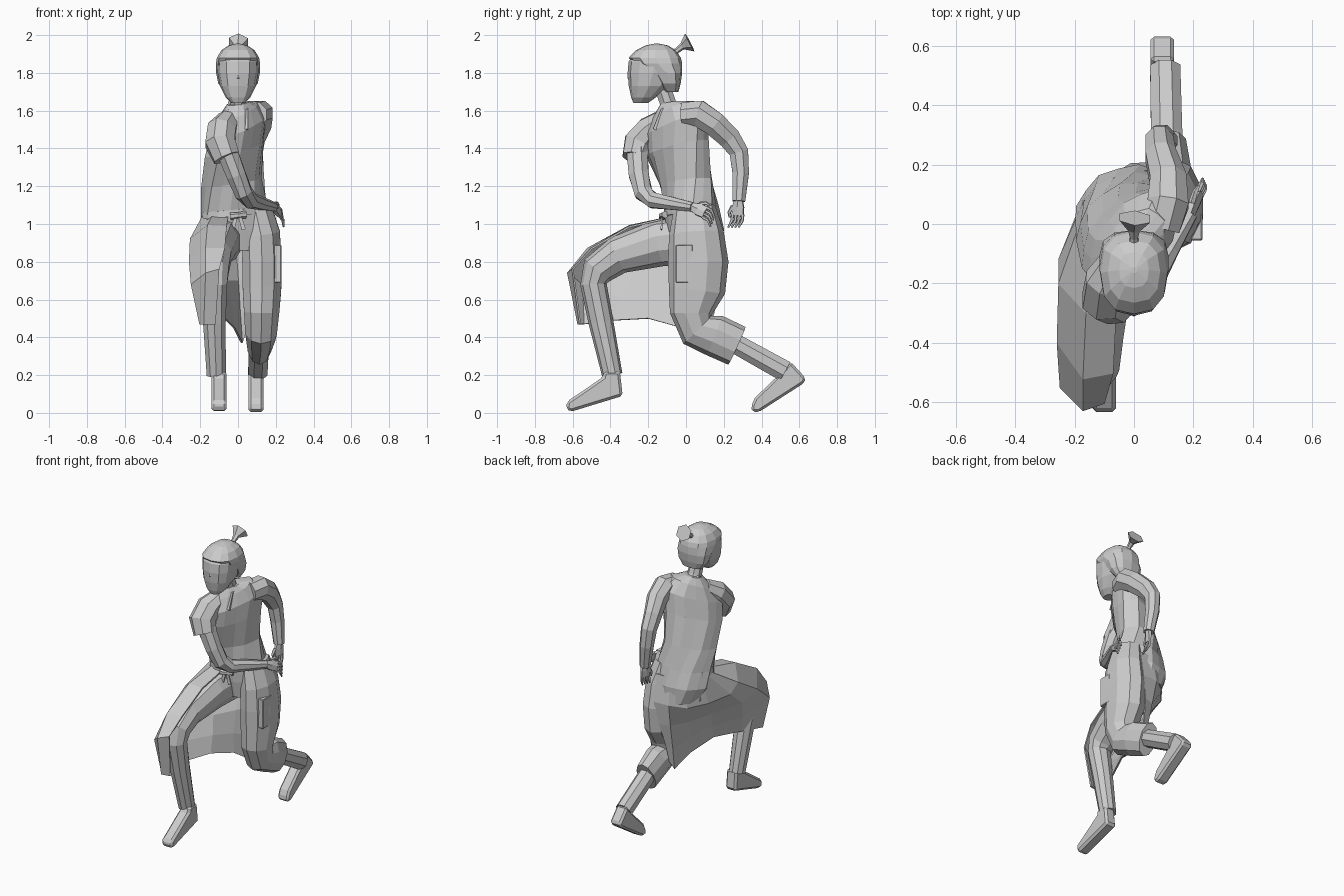
import bpy, bmesh
from math import sin, cos, pi, radians, copysign
from mathutils import Vector as V


def finish(bm, name):
    bmesh.ops.recalc_face_normals(bm, faces=bm.faces)
    me = bpy.data.meshes.new(name)
    bm.to_mesh(me)
    bm.free()
    ob = bpy.data.objects.new(name, me)
    bpy.context.collection.objects.link(ob)
    return ob


def skin(bm, rings):
    vs = [[bm.verts.new(p) for p in r] for r in rings]
    n = len(vs[0])
    for r0, r1 in zip(vs, vs[1:]):
        for i in range(n):
            j = (i + 1) % n
            bm.faces.new((r0[i], r0[j], r1[j], r1[i]))
    bm.faces.new(vs[0])
    bm.faces.new(vs[-1])


def add_tube(bm, pts, n=8, ref=(1, 0, 0)):
    """pts: x, y, z, side radius, other radius; rings follow the path."""
    c = [V(p[:3]) for p in pts]
    rings = []
    for i, p in enumerate(pts):
        t = (c[min(i + 1, len(c) - 1)] - c[max(i - 1, 0)]).normalized()
        s = V(ref)
        s = (s - t * s.dot(t)).normalized()
        u = t.cross(s)
        rings.append([c[i] + s * p[3] * cos(2 * pi * (k + .5) / n) + u * p[4] * sin(2 * pi * (k + .5) / n)
                      for k in range(n)])
    skin(bm, rings)


def tube(name, pts, n=8, ref=(1, 0, 0)):
    bm = bmesh.new()
    add_tube(bm, pts, n, ref)
    return finish(bm, name)


def stack(name, rows, n=12, fold=0, square=1):
    """rows: x, y, z, half width, half depth, yaw, sideways slope."""
    soft = lambda v: copysign(abs(v) ** square, v) if abs(v) > 1e-6 else 0
    rings = []
    for x, y, z, a, b, yaw, slope in rows:
        w = radians(yaw)
        ring = []
        for k in range(n):
            f = 1 + (fold if k % 2 else -fold)
            s, d = a * f * soft(cos(2 * pi * k / n)), b * f * soft(sin(2 * pi * k / n))
            ring.append((x + s * cos(w) - d * sin(w), y + s * sin(w) + d * cos(w), z + slope * s))
        rings.append(ring)
    bm = bmesh.new()
    skin(bm, rings)
    return finish(bm, name)


def slab(name, outline, x, half, bevel=.015):
    """Extrudes a y-z outline across x with chamfered edges."""
    bm = bmesh.new()
    skin(bm, [[(x + s * half, y, z) for y, z in outline] for s in (-1, 1)])
    ob = finish(bm, name)
    m = ob.modifiers.new("chamfer", 'BEVEL')
    m.width, m.segments, m.limit_method = bevel, 1, 'ANGLE'
    return ob


def hand(name, wrist, along, across, curl):
    w, d, a, c = V(wrist), V(along).normalized(), V(across).normalized(), V(curl).normalized()
    bm = bmesh.new()
    pt = lambda p, r, q: (*p, r, q)
    add_tube(bm, [pt(w - d * .01, .024, .02), pt(w + d * .03, .036, .018), pt(w + d * .075, .036, .014)], 6, a)
    for k in range(4):
        p = w + d * .07 + a * (k - 1.5) * .019
        q = p + d * .03 + c * .005
        add_tube(bm, [pt(p, .009, .009), pt(q, .009, .009), pt(q + c * .04, .005, .005)], 5, a)
    p = w + d * .025 - a * .03
    add_tube(bm, [pt(p, .012, .012), pt(p + d * .035 - a * .018, .01, .01), pt(p + d * .06 - a * .015, .005, .005)], 5, a)
    return finish(bm, name)


# Head, hair, nose, neck
stack("head", [(0, y, z, a, b, 0, 0) for y, z, a, b in (
    (-.24, 1.64, .035, .038), (-.225, 1.67, .065, .065), (-.195, 1.73, .095, .108), (-.175, 1.80, .108, .134),
    (-.168, 1.86, .11, .136), (-.16, 1.91, .085, .105), (-.155, 1.938, .05, .06))], square=.85)
stack("hair_cap", [(0, y, z, a, b, 0, 0) for y, z, a, b in (
    (-.075, 1.70, .07, .035), (-.088, 1.745, .105, .06), (-.105, 1.80, .116, .085), (-.15, 1.85, .117, .13),
    (-.165, 1.88, .112, .138), (-.16, 1.92, .088, .105), (-.155, 1.945, .05, .06), (-.155, 1.955, .01, .01))],
      square=.8)
tube("nose", [(0, -.3, 1.815, .005, .005), (0, -.301, 1.775, .011, .01), (0, -.29, 1.755, .01, .006)], 6)
tube("neck", [(0, -.06, 1.56, .06, .06), (0, -.095, 1.64, .046, .046), (0, -.13, 1.74, .046, .046)])
tube("topknot", [(0, -.085, 1.89, .024, .022), (0, -.045, 1.92, .015, .015), (0, -.02, 1.94, .022, .018),
                 (.003, .02, 1.961, .059, .054)], 6)

# Twisted tunic with folds
stack("tunic", [(0, .06, .86, .14, .13, 10, 0), (-.015, .05, .97, .18, .145, 15, .05),
                (-.02, .03, 1.08, .178, .137, 20, .1), (-.035, 0, 1.22, .17, .125, 35, .15),
                (-.02, -.045, 1.40, .19, .12, 48, .25), (0, -.055, 1.52, .2, .11, 52, .35),
                (0, -.065, 1.60, .13, .085, 52, .4), (0, -.08, 1.64, .06, .058, 52, .2)], 16, .025)
for i, s in enumerate((-1, 1)):
    tube(f"collar_{i}", [(s * .045, -.06, 1.64, .01, .014), (s * .045, -.125, 1.6, .012, .016),
                         (s * .015 + .03, -.165, 1.5, .012, .014)], 4)

# Belt, knot and hanging ends
stack("belt", [(-.02, .028, 1.045, .178, .141, 20, .1), (-.02, .026, 1.08, .176, .138, 20, .1)], 16)
tube("belt_knot", [(-.04, -.125, 1.04, .02, .02), (0, -.128, 1.045, .018, .016), (.04, -.11, 1.05, .02, .02)],
     6, (0, 1, 0))
for i, s in enumerate((-1, 1)):
    tube(f"belt_end_{i}", [(s * .01, -.128, 1.04, .012, .006), (s * .03, -.13, .97, .016, .006)], 4)

# Rear arm: bent elbow behind the back
tube("rear_arm", [(.09, -.01, 1.58, .07, .07), (.115, .07, 1.585, .075, .075), (.115, .15, 1.53, .066, .07),
                  (.09, .23, 1.455, .056, .064), (.085, .28, 1.38, .05, .055), (.095, .29, 1.27, .045, .047),
                  (.115, .28, 1.12, .035, .036)])
hand("rear_hand", (.117, .278, 1.12), (0, -.06, -1), (.3, 1, 0), (.2, -.45, -.8))

# Forward arm: short sleeve, forearm crossing the body
tube("forward_sleeve", [(-.05, -.12, 1.555, .06, .055), (-.085, -.19, 1.5, .082, .078),
                        (-.095, -.25, 1.43, .085, .085), (-.06, -.27, 1.35, .075, .072)])
tube("forward_arm", [(-.06, -.26, 1.39, .06, .06), (-.01, -.25, 1.26, .055, .057), (.03, -.225, 1.165, .05, .052),
                     (.065, -.175, 1.125, .046, .045), (.12, -.08, 1.11, .037, .037), (.19, .035, 1.09, .026, .026)])
hand("forward_hand", (.19, .04, 1.088), (.4, .8, -.35), (.2, -.4, -1), (.1, .4, -.9))

# Forward leg
tube("forward_trouser", [(-.07, .06, .92, .1, .13), (-.1, -.14, .9, .105, .125), (-.13, -.36, .835, .1, .1),
                         (-.135, -.47, .755, .09, .088), (-.13, -.49, .68, .076, .07),
                         (-.125, -.45, .48, .063, .066), (-.115, -.39, .2, .053, .054)], 10)
slab("forward_foot", [(-.435, .22), (-.35, .22), (-.335, .09), (-.61, .006), (-.634, .02), (-.63, .06),
                      (-.57, .1), (-.44, .19)], -.1, .04)

# Rear leg: wide trouser, cropped shin, pushed-back foot
tube("rear_trouser", [(.09, .045, 1.09, .09, .11), (.122, .055, .95, .105, .145), (.127, .065, .8, .11, .16),
                      (.127, .058, .65, .107, .15), (.125, .03, .53, .098, .115), (.122, .06, .44, .088, .105),
                      (.12, .15, .41, .08, .112), (.113, .27, .355, .065, .11)], 10)
tube("rear_shin", [(.115, .2, .4, .055, .055), (.11, .3, .345, .057, .057), (.105, .525, .22, .055, .06)])
slab("rear_foot", [(.49, .2), (.555, .27), (.633, .185), (.628, .16), (.385, .004), (.35, .006), (.345, .035),
                   (.365, .08)], .095, .04)
slab("thigh_pocket", [(-.055, .89), (.035, .89), (.035, .69), (-.055, .69)], .21, .02, .004)

# Draped skirt: columns from waist to hem, front thigh round to the back
columns = [
    ((-.05, -.06, 1.04), (-.06, -.3, .985), (-.07, -.5, .87), (-.10, -.60, .76), (-.12, -.56, .47)),
    ((-.13, -.02, 1.05), (-.16, -.3, .99), (-.17, -.52, .87), (-.17, -.625, .74), (-.18, -.57, .47)),
    ((-.18, 0, 1.05), (-.25, -.2, .92), (-.255, -.4, .8), (-.245, -.55, .68), (-.2, -.54, .47)),
    ((-.185, .03, 1.04), (-.25, -.12, .87), (-.235, -.27, .75), (-.18, -.35, .61), (-.15, -.38, .49)),
    ((-.165, .08, 1.03), (-.19, .03, .85), (-.12, -.1, .71), (-.09, -.15, .6), (-.07, -.2, .5)),
    ((-.09, .15, 1.03), (-.1, .13, .83), (-.06, .06, .7), (-.04, 0, .57), (-.02, -.02, .45)),
    ((0, .175, 1.03), (-.01, .2, .85), (0, .17, .7), (.01, .13, .52), (.02, .1, .37)),
    ((.1, .175, 1.03), (.1, .205, .85), (.07, .19, .7), (.05, .15, .55), (.04, .12, .42))]
bm = bmesh.new()
grid = [[bm.verts.new(p) for p in c] for c in columns]
for c0, c1 in zip(grid, grid[1:]):
    for k in range(4):
        bm.faces.new((c0[k], c1[k], c1[k + 1], c0[k + 1]))
skirt = finish(bm, "draped_skirt")
m = skirt.modifiers.new("thickness", 'SOLIDIFY')
m.thickness, m.offset = .01, 0
